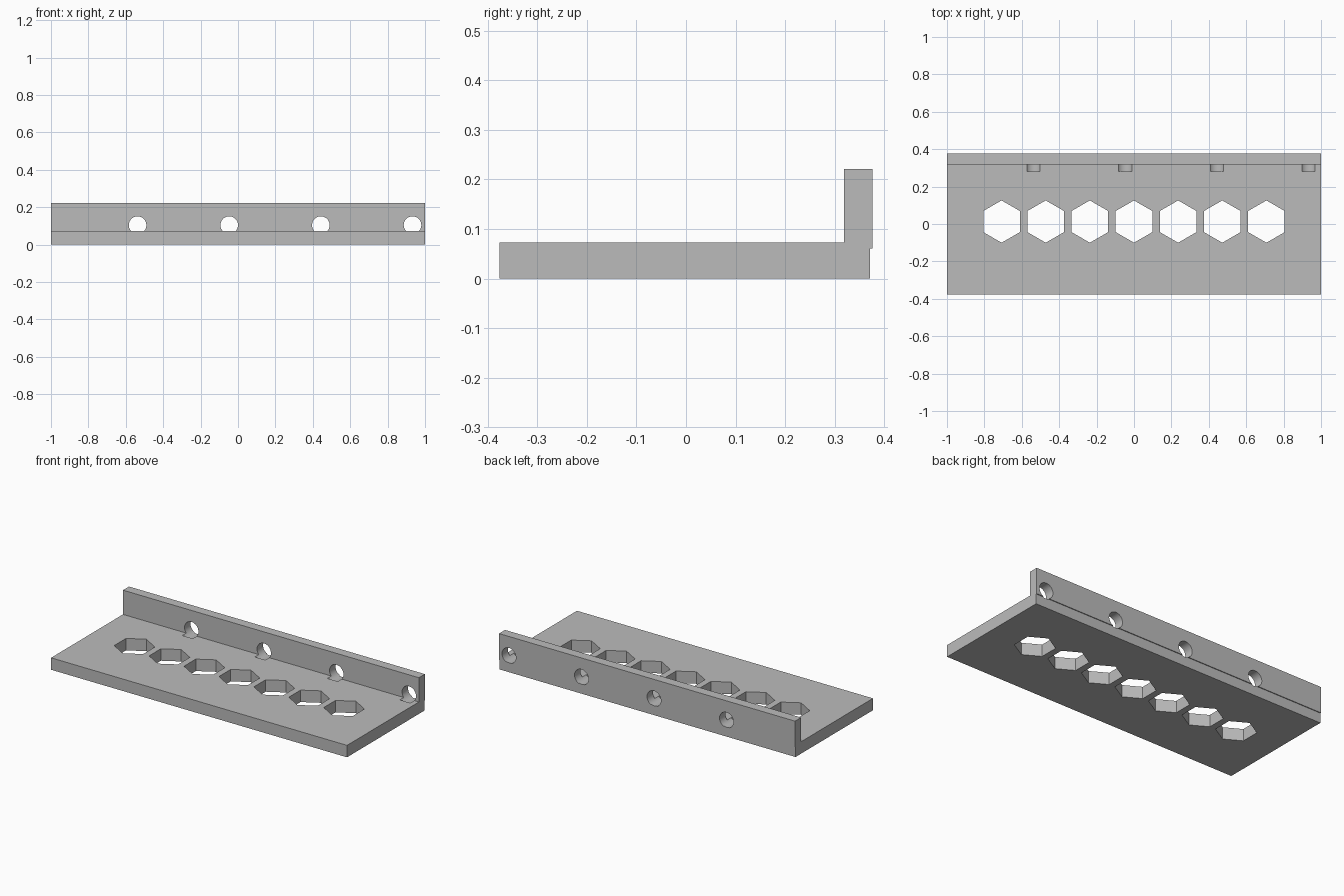
import bpy
import math

cube = bpy.data.objects.get("Cube")
if cube:
    bpy.data.objects.remove(cube, do_unlink=True)

grey = bpy.data.materials.new("plain grey")
grey.use_nodes = True
colour = (0.5, 0.5, 0.5, 1)
grey.diffuse_color = colour
grey.node_tree.nodes["Principled BSDF"].inputs["Base Color"].default_value = colour


def extrude_profile(name, profile, half_width):
    """Sweep a (y, z) outline along x."""
    n = len(profile)
    verts = [(x, y, z) for x in (-half_width, half_width) for y, z in profile]
    faces = [list(range(n))[::-1], list(range(n, 2 * n))]
    faces += [(i, (i + 1) % n, n + (i + 1) % n, n + i) for i in range(n)]
    mesh = bpy.data.meshes.new(name)
    mesh.from_pydata(verts, [], faces)
    mesh.materials.append(grey)
    obj = bpy.data.objects.new(name, mesh)
    bpy.context.collection.objects.link(obj)
    return obj


def cut(target, name, sides, radius, depth, location, rotation):
    """Cut a prism-shaped hole through the target."""
    bpy.ops.mesh.primitive_cylinder_add(vertices=sides, radius=radius, depth=depth,
                                        location=location, rotation=rotation)
    cutter = bpy.context.object
    cutter.name = name
    cutter.data.materials.append(grey)
    mod = target.modifiers.new(name, "BOOLEAN")
    mod.operation = "DIFFERENCE"
    mod.solver = "EXACT"
    mod.object = cutter
    bpy.context.view_layer.objects.active = target
    bpy.ops.object.modifier_apply(modifier=mod.name)
    bpy.data.objects.remove(cutter, do_unlink=True)


# Shelf plate and upright flange, with the small step at the back
bracket = extrude_profile("shelf_bracket", [
    (-0.376, 0), (0.371, 0), (0.371, 0.061), (0.376, 0.061),
    (0.376, 0.221), (0.318, 0.221), (0.318, 0.073), (-0.376, 0.073)], 1.0)

# Row of hexagonal holes with points towards front and back
for i in range(-3, 4):
    cut(bracket, "hex_hole", 6, 0.113, 0.4, (i * 0.236, 0.013, 0.03), (0, 0, 0))

# Screw holes through the flange, grooving the plate just in front
for i in range(4):
    cut(bracket, "screw_hole", 48, 0.047, 0.2,
        (-0.537 + i * 0.49, 0.38, 0.104), (math.pi / 2, 0, 0))

# Smooth hole walls, crisp edges
bpy.ops.object.select_all(action="DESELECT")
bracket.select_set(True)
bpy.context.view_layer.objects.active = bracket
bpy.ops.object.shade_smooth_by_angle(angle=math.radians(30))
